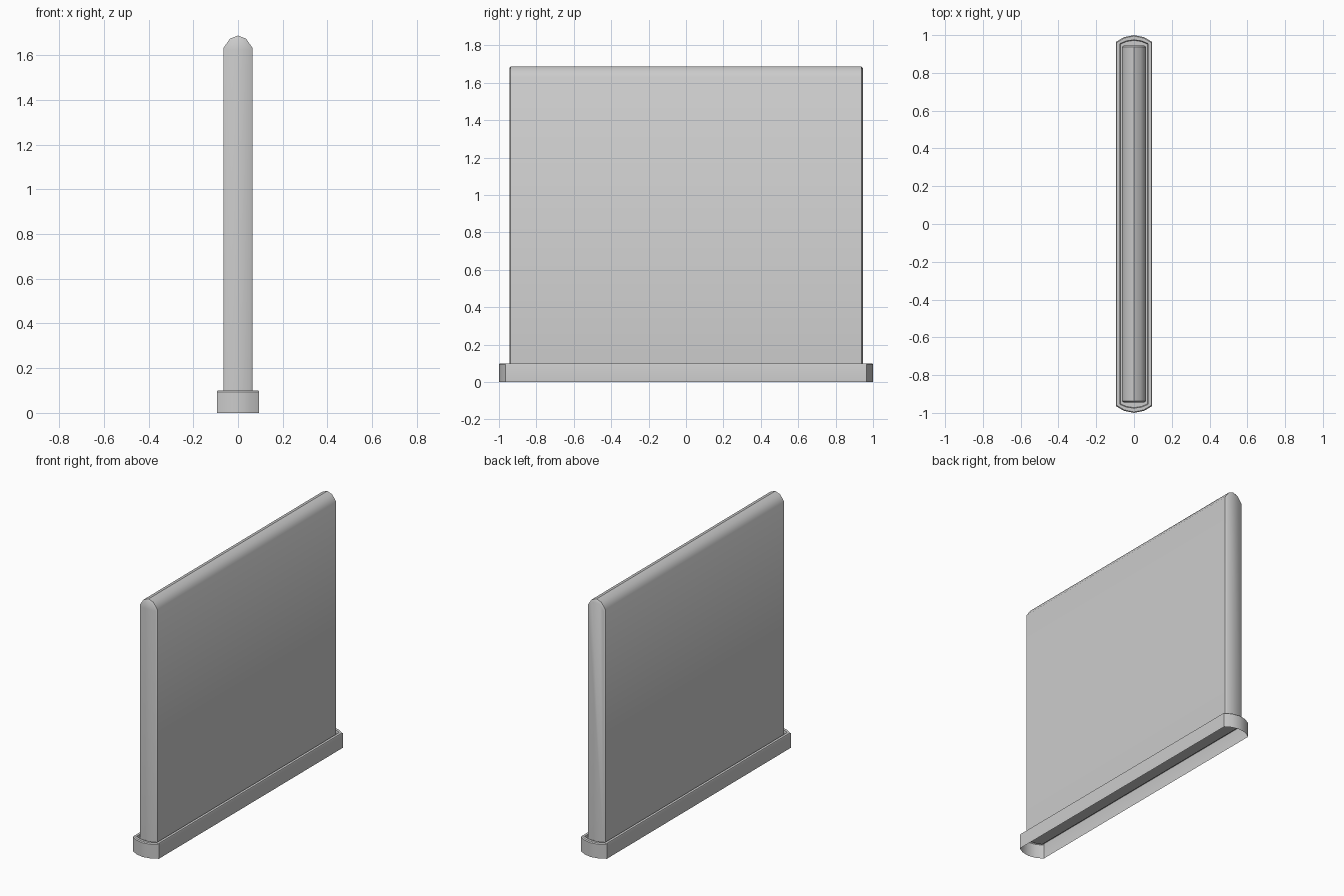
import bpy, bmesh

if "Cube" in bpy.data.objects:
    bpy.data.objects.remove(bpy.data.objects["Cube"])


def finish(bm, name):
    bmesh.ops.recalc_face_normals(bm, faces=bm.faces)
    mesh = bpy.data.meshes.new(name)
    bm.to_mesh(mesh)
    bm.free()
    ob = bpy.data.objects.new(name, mesh)
    bpy.context.collection.objects.link(ob)
    bpy.ops.object.select_all(action='DESELECT')
    ob.select_set(True)
    bpy.context.view_layer.objects.active = ob
    bpy.ops.object.shade_smooth_by_angle(angle=0.7)
    return ob


def ring(bm, w, l, bow, z):
    """Long outline with gently bowed ends."""
    end = [(w, l - bow), (w * 0.55, l - bow * 0.3), (0, l),
           (-w * 0.55, l - bow * 0.3), (-w, l - bow)]
    pts = end + [(-x, -y) for x, y in end]
    return [bm.verts.new((x, y, z)) for x, y in pts]


def bridge(bm, a, b):
    n = len(a)
    for i in range(n):
        j = (i + 1) % n
        bm.faces.new((a[i], a[j], b[j], b[i]))


# base: open-bottomed shell with a raised lip and a shallow recess for the panel
bm = bmesh.new()
rings = [ring(bm, *r) for r in [
    (0.095, 1.0, 0.035, 0.0),
    (0.095, 1.0, 0.035, 0.094),
    (0.092, 0.995, 0.035, 0.10),
    (0.075, 0.975, 0.02, 0.10),
    (0.072, 0.972, 0.02, 0.085)]]
for a, b in zip(rings, rings[1:]):
    bridge(bm, a, b)
bm.faces.new(rings[-1])
finish(bm, "base")

# panel: rounded-top profile run along y, with softened ends
half = [(0.064, 0.085), (0.064, 1.634), (0.036, 1.674)]
profile = half + [(0, 1.688)] + [(-x, z) for x, z in reversed(half)]
bm = bmesh.new()
loops = []
for y, inset in [(-0.945, 0.010), (-0.937, 0), (0.937, 0), (0.945, 0.010)]:
    k = 1 - inset / 0.064
    loops.append([bm.verts.new((x * k, y, z - (inset if z > 1 else 0)))
                  for x, z in profile])
for a, b in zip(loops, loops[1:]):
    bridge(bm, a, b)
bm.faces.new(loops[0])
bm.faces.new(loops[-1])
finish(bm, "panel")
